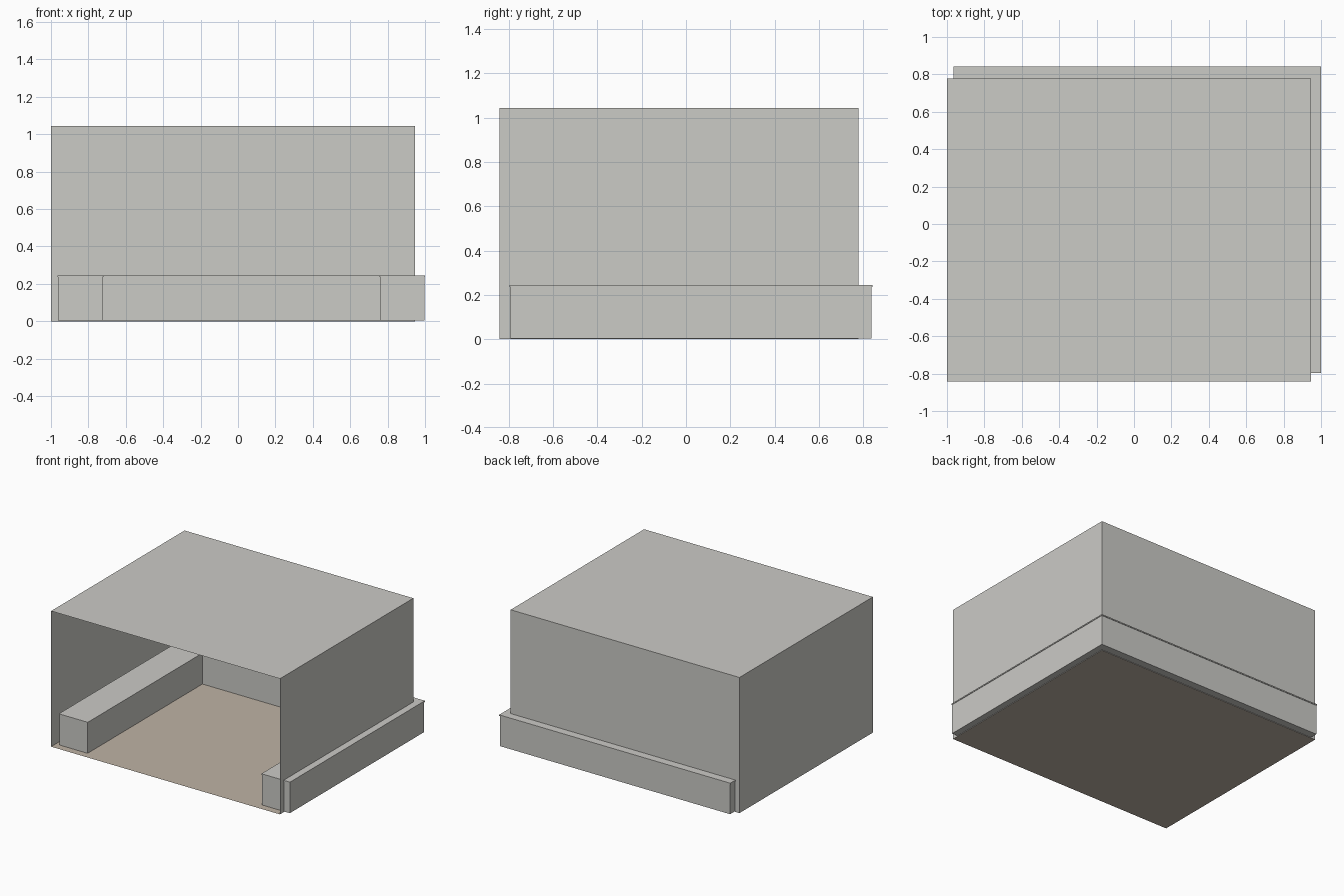
import bpy, bmesh

if "Cube" in bpy.data.objects:
    bpy.data.objects.remove(bpy.data.objects["Cube"])


def material(name, rgb):
    m = bpy.data.materials.new(name)
    m.diffuse_color = (*rgb, 1)
    m.use_nodes = True
    m.node_tree.nodes["Principled BSDF"].inputs["Base Color"].default_value = m.diffuse_color
    return m


grey = material("warm light grey", (0.60, 0.595, 0.565))
tan = material("tan floor", (0.52, 0.45, 0.375))


def finish(name, bm, mat):
    me = bpy.data.meshes.new(name)
    bm.to_mesh(me)
    bm.free()
    me.materials.append(mat)
    ob = bpy.data.objects.new(name, me)
    bpy.context.collection.objects.link(ob)
    return ob


# Room extents
X0, X1, Y0, Y1, H = -1.0, 0.946, -0.842, 0.779, 1.043

# Thin shell: roof, two side walls and back wall, open at the front
bm = bmesh.new()
bmesh.ops.create_cube(bm, size=1)
for v in bm.verts:
    v.co = (X1 if v.co.x > 0 else X0, Y1 if v.co.y > 0 else Y0, H if v.co.z > 0 else 0)
bm.normal_update()
gone = [f for f in bm.faces if f.normal.y < -0.5 or f.normal.z < -0.5]
bmesh.ops.delete(bm, geom=gone, context='FACES')
finish("walls_and_roof", bm, grey)

# Floor sheet
bm = bmesh.new()
bm.faces.new([bm.verts.new(p) for p in ((X0, Y0, 0), (X1, Y0, 0), (X1, Y1, 0), (X0, Y1, 0))])
finish("floor", bm, tan)


def u_block(name, z0, z1, grow):
    """U-shaped run along the left, back and right, widened by grow."""
    xl, xr, yf, yb = -0.962 - grow, 0.996 + grow, -0.793 - grow, 0.838 + grow
    il, ir, ib = -0.724 + grow, 0.761 - grow, 0.602 - grow
    outline = [(xl, yf), (il, yf), (il, ib), (ir, ib), (ir, yf), (xr, yf), (xr, yb), (xl, yb)]
    bm = bmesh.new()
    base = bm.faces.new([bm.verts.new((x, y, z0)) for x, y in outline])
    ext = bmesh.ops.extrude_face_region(bm, geom=[base], use_keep_orig=True)
    top = [g for g in ext["geom"] if isinstance(g, bmesh.types.BMVert)]
    bmesh.ops.translate(bm, verts=top, vec=(0, 0, z1 - z0))
    bmesh.ops.recalc_face_normals(bm, faces=bm.faces[:])
    finish(name, bm, grey)


# Low counter base and its slightly overhanging top
u_block("counter_base", 0.004, 0.236, 0)
u_block("counter_top", 0.236, 0.245, 0.004)
